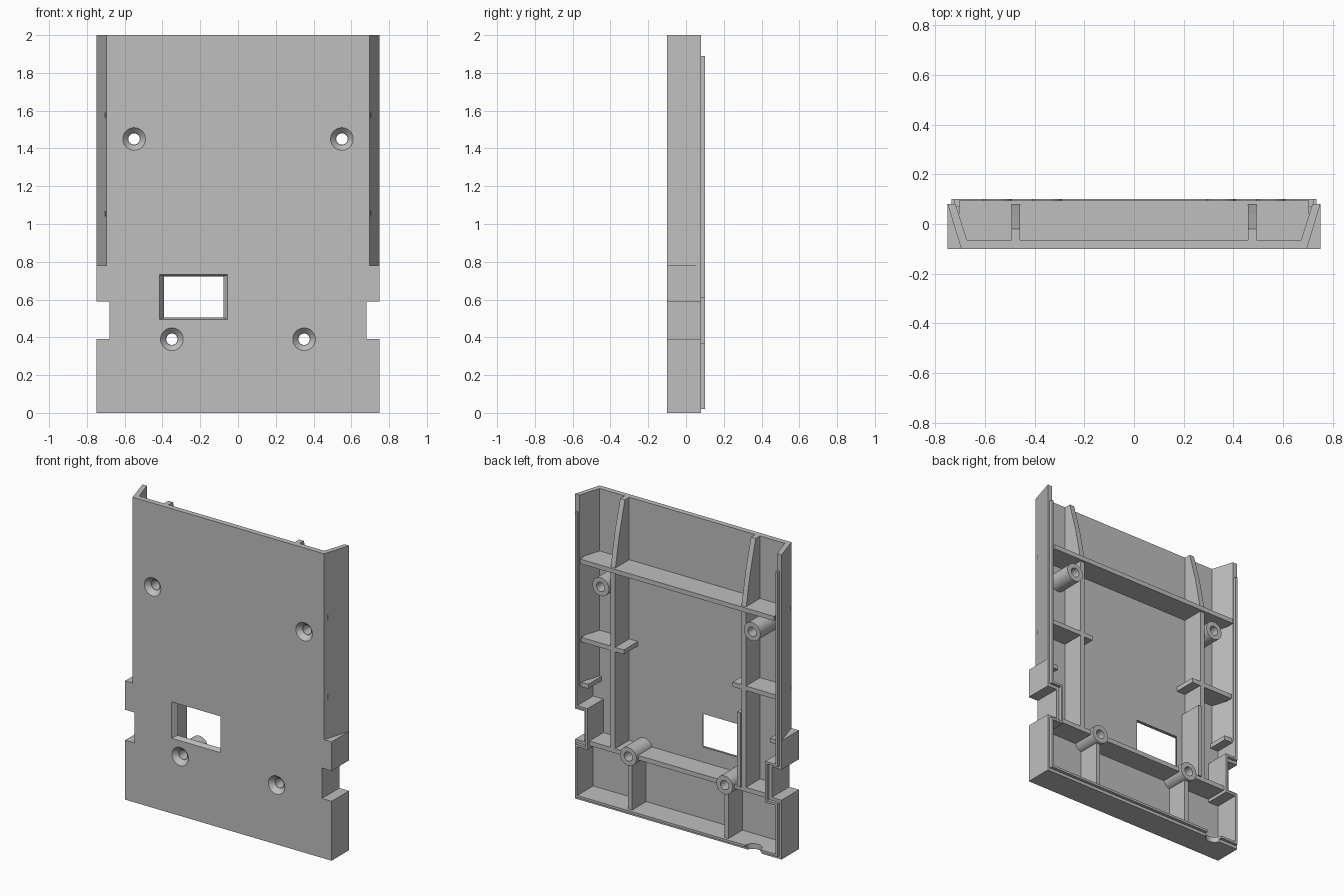
import bpy, bmesh, math

cube = bpy.data.objects.get("Cube")
if cube:
    bpy.data.objects.remove(cube, do_unlink=True)

grey = bpy.data.materials.new("plain grey")
grey.use_nodes = True
grey.diffuse_color = (0.52, 0.52, 0.52, 1)
grey.node_tree.nodes["Principled BSDF"].inputs["Base Color"].default_value = (0.52, 0.52, 0.52, 1)

FLOOR, RIM, LIP = -0.065, 0.08, 0.1     # inner floor, wall edge and lip edge in y
ROOT = FLOOR - 0.01                     # ribs sink slightly into the panel


def prism(name, pts, axis, lo, hi, end_pts=None):
    """Extrude (or loft) a closed outline along an axis."""
    place = {"x": lambda a, b, d: (d, a, b),
             "y": lambda a, b, d: (a, d, b),
             "z": lambda a, b, d: (a, b, d)}[axis]
    bm = bmesh.new()
    low = [bm.verts.new(place(a, b, lo)) for a, b in pts]
    high = [bm.verts.new(place(a, b, hi)) for a, b in (end_pts or pts)]
    bm.faces.new(low)
    bm.faces.new(high[::-1])
    n = len(low)
    for i in range(n):
        j = (i + 1) % n
        bm.faces.new((low[j], low[i], high[i], high[j]))
    bmesh.ops.recalc_face_normals(bm, faces=bm.faces)
    mesh = bpy.data.meshes.new(name)
    bm.to_mesh(mesh)
    bm.free()
    mesh.materials.append(grey)
    ob = bpy.data.objects.new(name, mesh)
    bpy.context.collection.objects.link(ob)
    return ob


def rect(a0, a1, b0, b1):
    return [(a0, b0), (a1, b0), (a1, b1), (a0, b1)]


def circle(a, b, r, n=32):
    return [(a + r * math.cos(2 * math.pi * i / n),
             b + r * math.sin(2 * math.pi * i / n)) for i in range(n)]


def box(name, x0, x1, z0, z1, y1=RIM, y0=ROOT):
    return prism(name, rect(min(x0, x1), max(x0, x1), z0, z1), "y", y0, y1)


def flip(pts, s):
    return [(s * a, b) for a, b in pts]


def cut(ob, cutter, keep=False):
    mod = ob.modifiers.new("cut", "BOOLEAN")
    mod.operation, mod.solver, mod.object = "DIFFERENCE", "EXACT", cutter
    bpy.context.view_layer.objects.active = ob
    bpy.ops.object.modifier_apply(modifier=mod.name)
    if not keep:
        bpy.data.objects.remove(cutter, do_unlink=True)


# Shell: block hollowed from the back, slanted upper sides and open top
shell = prism("shell", rect(-0.75, 0.75, 0, 2), "y", -0.1, RIM)
cut(shell, prism("lower_cavity", rect(-0.72, 0.72, 0.035, 0.75), "y", FLOOR, 0.2))
cut(shell, prism("upper_cavity", [(-0.672, FLOOR), (0.672, FLOOR), (0.756, 0.2), (-0.756, 0.2)],
                 "z", 0.74, 2.1))
for s in (-1, 1):
    cut(shell, prism("side_slant", flip([(0.689, -0.12), (0.756, 0.1), (0.9, 0.1), (0.9, -0.12)], s),
                     "z", 0.78, 2.1))
    cut(shell, prism("side_notch", flip(rect(0.68, 0.9, 0.39, 0.59), s), "y", -0.2, 0.2))

# Bevelled window
cut(shell, prism("window", rect(-0.415, -0.055, 0.493, 0.732), "y", -0.101, -0.06,
                 rect(-0.388, -0.08, 0.506, 0.72)))

# Screw posts with countersunk holes
for x, z in ((-0.55, 1.45), (0.55, 1.45), (-0.35, 0.39), (0.35, 0.39)):
    hole = prism("hole", circle(x, z, 0.03), "y", -0.2, 0.2)
    cut(shell, prism("countersink", circle(x, z, 0.061), "y", -0.101, -0.07, circle(x, z, 0.032)))
    cut(shell, hole, keep=True)
    post = prism("screw_post", circle(x, z, 0.06), "y", -0.069, LIP)
    cut(post, hole)

# Bottom lip and the round cable opening through it
bottom_lip = box("bottom_lip", -0.735, 0.735, 0.02, 0.035, LIP, 0.05)
opening = prism("cable_opening", circle(-0.555, LIP, 0.055), "z", -0.1, 0.1)
cut(shell, opening, keep=True)
cut(bottom_lip, opening)

# Cross shelves
box("upper_shelf", -0.705, 0.705, 1.56, 1.59, 0.095)
box("lower_shelf", -0.3, 0.3, 0.375, 0.405)

for s in (-1, 1):
    # Lips along the side walls
    box("lower_side_lip", s * 0.72, s * 0.735, 0.02, 0.37, LIP, 0.05)
    box("upper_side_lip", s * 0.72, s * 0.735, 0.61, 1.89, LIP, 0.05)

    # Wall and lip wrapped around each side notch
    for name, a, b, top in (("notch_wall", 0, 0.02, RIM), ("notch_lip", 0.02, 0.035, LIP)):
        outline = [(0.735, 0.39 - b), (0.68 - b, 0.39 - b), (0.68 - b, 0.59 + b), (0.735, 0.59 + b),
                   (0.735, 0.59 + a), (0.68 - a, 0.59 + a), (0.68 - a, 0.39 - a), (0.735, 0.39 - a)]
        prism(name, flip(outline, s), "y", ROOT, top)

    # Long ribs, side shelves and small tabs
    box("long_rib", s * 0.458, s * 0.492, 0.39, 1.57)
    box("lower_rib", s * 0.335, s * 0.365, 0.03, 0.345)
    box("lower_side_shelf", s * 0.4, s * 0.66, 0.375, 0.405)
    box("side_shelf", s * 0.395, s * 0.705, 1.04, 1.07)
    box("side_tab", s * 0.66, s * 0.725, 0.74, 0.77, 0.07)

    # Tapered ribs reaching the open top
    prism("tapered_rib", [(ROOT, 1.58), (0.08, 1.58), (0.036, 1.8), (-0.02, 2), (ROOT, 2)], "x",
          s * 0.475 - 0.017, s * 0.475 + 0.017)

# Thicker rib beside the window
box("window_rib", -0.46, -0.435, 0.4, 0.89, 0.09)

# Smooth the round parts, keeping edges sharp
for ob in bpy.context.view_layer.objects:
    if ob.type == "MESH":
        ob.select_set(ob.name.startswith(("screw_post", "shell", "bottom_lip")))
bpy.context.view_layer.objects.active = shell
bpy.ops.object.shade_smooth_by_angle(angle=math.radians(15))
